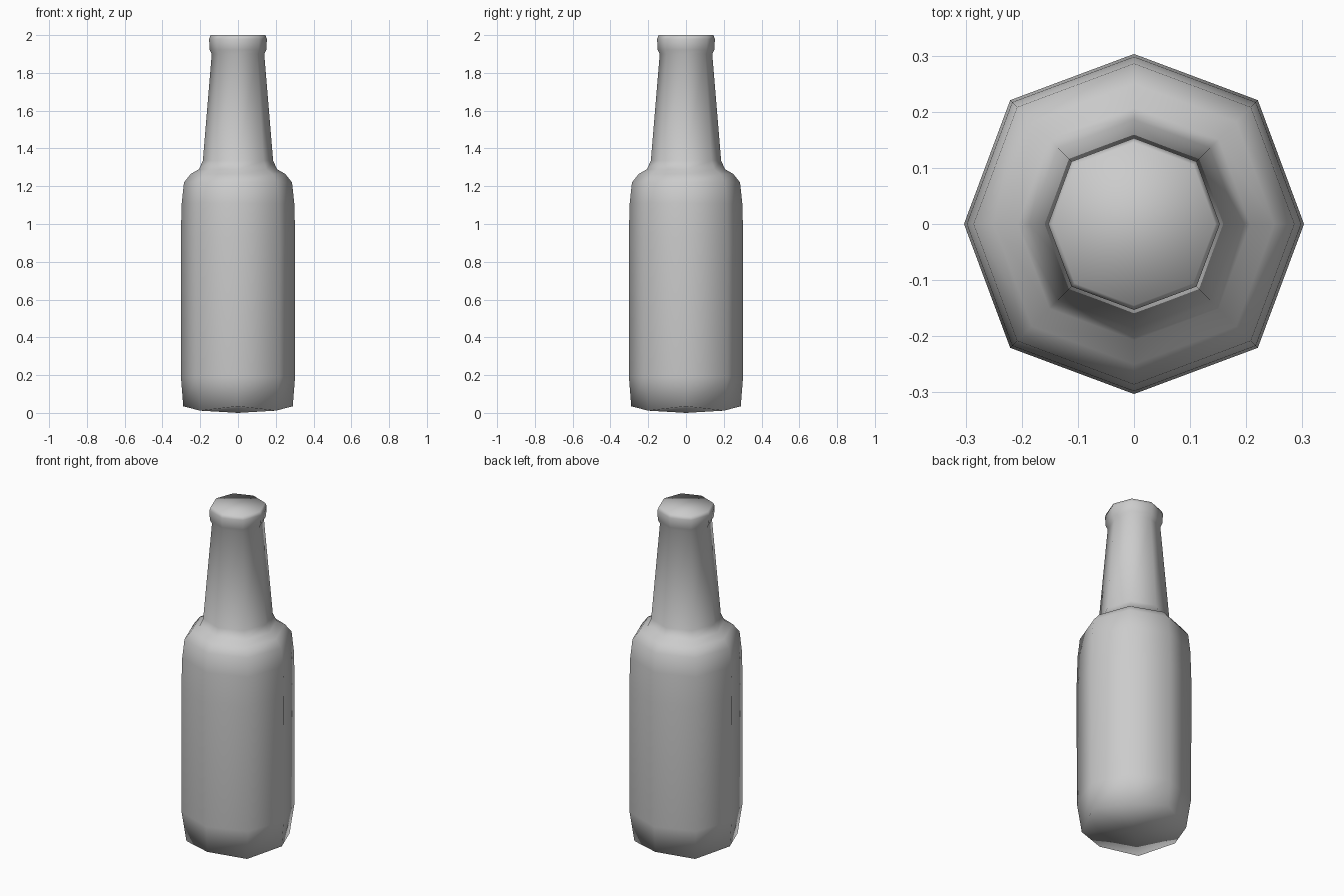
import bpy, bmesh, math

if "Cube" in bpy.data.objects:
    bpy.data.objects.remove(bpy.data.objects["Cube"])

# Bottle profile: (radius, height), bottom to top
profile = [(0.29, 0.035), (0.302, 0.19), (0.303, 0.93), (0.298, 1.11),
           (0.286, 1.22), (0.25, 1.265), (0.207, 1.29), (0.186, 1.335),
           (0.139, 1.90), (0.150, 1.922), (0.153, 1.98), (0.145, 2.0)]
SIDES = 8

bm = bmesh.new()
rings = []
for level, (r, z) in enumerate(profile):
    ring = []
    for i in range(SIDES):
        a = math.tau * i / SIDES
        diagonal = i % 2 == 1
        rr = r * (1.03 if diagonal else 1.0)
        zz = z
        # The base corners on the diagonals sit a little lower
        if level == 0 and diagonal:
            rr, zz = 0.284, 0.012
        ring.append(bm.verts.new((rr * math.cos(a), rr * math.sin(a), zz)))
    rings.append(ring)

# Walls
for lo, hi in zip(rings, rings[1:]):
    for i in range(SIDES):
        j = (i + 1) % SIDES
        bm.faces.new((lo[i], lo[j], hi[j], hi[i]))

# Flat cap and slightly bulging base
bm.faces.new(rings[-1])
base = bm.verts.new((0, 0, 0))
for i in range(SIDES):
    bm.faces.new((base, rings[0][(i + 1) % SIDES], rings[0][i]))

bmesh.ops.recalc_face_normals(bm, faces=bm.faces)
for f in bm.faces:
    f.smooth = True

mesh = bpy.data.meshes.new("bottle")
bm.to_mesh(mesh)
bm.free()
bottle = bpy.data.objects.new("bottle", mesh)
bpy.context.collection.objects.link(bottle)
